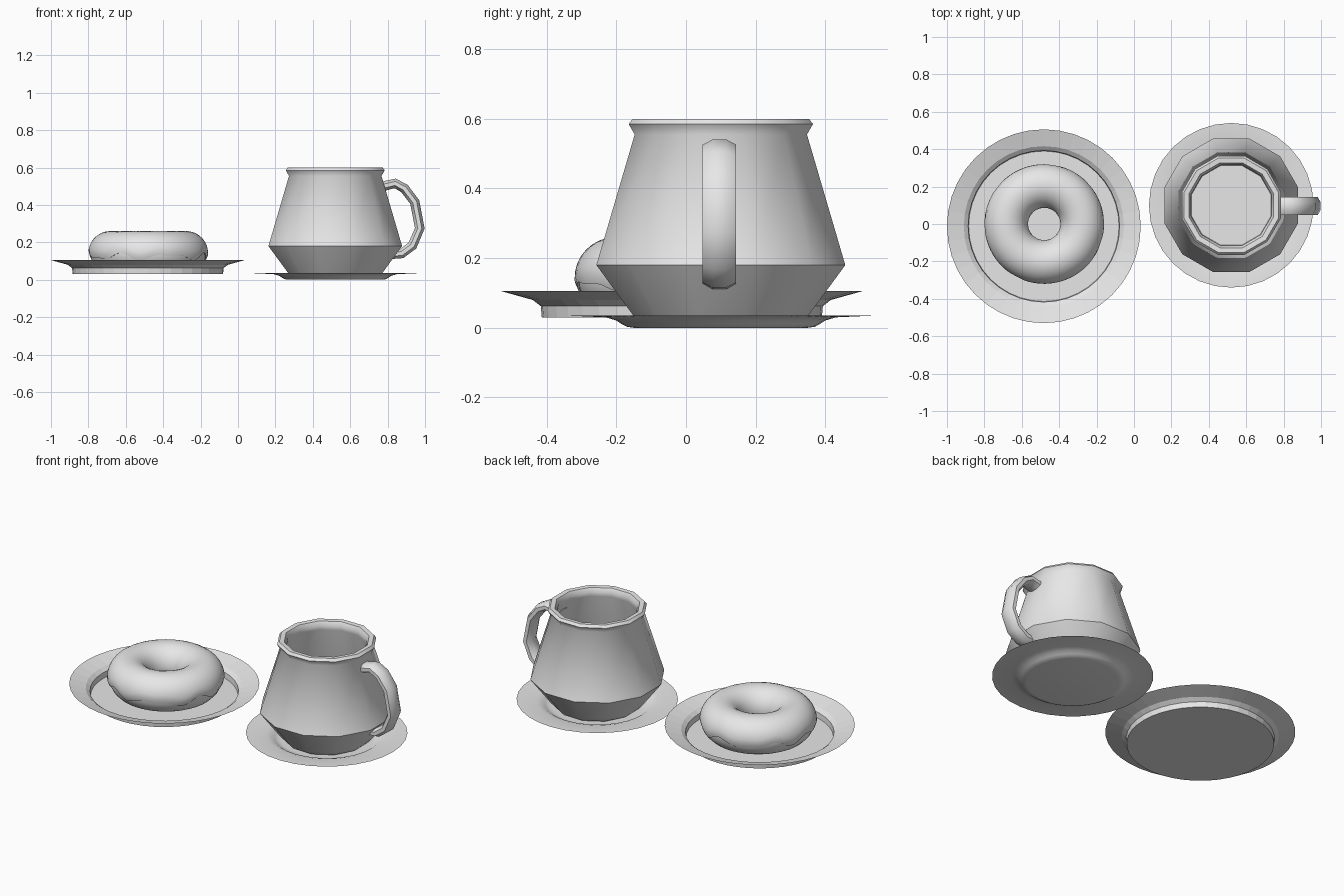
import bpy, bmesh, math
from mathutils import Vector

if "Cube" in bpy.data.objects:
    bpy.data.objects.remove(bpy.data.objects["Cube"])

grey = bpy.data.materials.new("plain grey")
grey.diffuse_color = (0.8, 0.8, 0.8, 1)
grey.use_nodes = True
grey.node_tree.nodes["Principled BSDF"].inputs["Base Color"].default_value = grey.diffuse_color


def finish(name, bm, smooth_angle=None):
    bmesh.ops.remove_doubles(bm, verts=bm.verts, dist=1e-5)
    bmesh.ops.recalc_face_normals(bm, faces=bm.faces)
    me = bpy.data.meshes.new(name)
    bm.to_mesh(me)
    bm.free()
    me.materials.append(grey)
    ob = bpy.data.objects.new(name, me)
    bpy.context.collection.objects.link(ob)
    if smooth_angle:
        bpy.ops.object.select_all(action='DESELECT')
        ob.select_set(True)
        bpy.context.view_layer.objects.active = ob
        bpy.ops.object.shade_smooth_by_angle(angle=math.radians(smooth_angle))
    return ob


def skin(rings, loop_u=True, loop_v=False):
    """Join rows of points with quads."""
    bm = bmesh.new()
    rows = [[bm.verts.new(p) for p in ring] for ring in rings]
    n, m = len(rows), len(rows[0])
    for i in range(n if loop_v else n - 1):
        for j in range(m if loop_u else m - 1):
            a, b = rows[i], rows[(i + 1) % n]
            k = (j + 1) % m
            bm.faces.new((a[j], a[k], b[k], b[j]))
    return bm


def lathe(name, profile, centre, sides, turn=0.0, smooth=None):
    """Revolve (radius, z) points; a zero radius end becomes one n-gon cap."""
    angles = [2 * math.pi * j / sides + turn for j in range(sides)]
    rings = [[(centre[0] + r * math.cos(a), centre[1] + r * math.sin(a), z)
              for a in angles] for r, z in profile]
    bm = skin(rings)
    bm.verts.ensure_lookup_table()
    bm.faces.new(bm.verts[:sides])
    if name == "cup":
        bm.faces.new(bm.verts[-sides:])
    return finish(name, bm, smooth)


# Plate and saucer: thin open dishes
PLATE = (-0.482, -0.012)
CUP = (0.52, 0.10)
lathe("plate", [(0.402, 0.03), (0.405, 0.062), (0.428, 0.08), (0.518, 0.105)],
      PLATE, 40)
lathe("saucer", [(0.25, 0.0), (0.27, 0.003), (0.285, 0.011), (0.30, 0.021),
                 (0.33, 0.030), (0.44, 0.035)], CUP, 32, smooth=50)

# Cup: twelve-sided pot with rolled lip and hollow inside
lathe("cup", [(0.235, 0.008), (0.26, 0.035), (0.37, 0.18), (0.256, 0.555),
              (0.274, 0.585), (0.262, 0.60), (0.235, 0.598), (0.222, 0.575),
              (0.225, 0.55), (0.335, 0.18), (0.22, 0.035)],
      CUP, 12, math.radians(15), 50)

# Handle: flattened tube swept along a bent path
path = [(0.755, 0.490), (0.785, 0.502), (0.84, 0.515), (0.89, 0.488),
        (0.945, 0.415), (0.972, 0.275), (0.932, 0.182), (0.875, 0.140),
        (0.80, 0.135)]
pts = [Vector((x, 0, z)) for x, z in path]
rings = []
for i, p in enumerate(pts):
    t = (pts[min(i + 1, len(pts) - 1)] - pts[max(i - 1, 0)]).normalized()
    side = Vector((t.z, 0, -t.x))
    rings.append([p + side * 0.028 * math.cos(a)
                  + Vector((0, 0.096 + 0.052 * math.sin(a), 0))
                  for a in (2 * math.pi * (j + 0.5) / 8 for j in range(8))])
bm = skin(rings)
bm.verts.ensure_lookup_table()
bm.faces.new(bm.verts[:8])
bm.faces.new(bm.verts[-8:])
finish("handle", bm, 60)

# Doughnut: dough ring with an icing shell that drips around its lower edge
DONUT = (-0.48, 0.0)
MAJOR, MID = 0.203, 0.143


def ring_point(u, v, r):
    d = MAJOR + r * math.cos(v)
    return (DONUT[0] + d * math.cos(u), DONUT[1] + d * math.sin(u),
            MID + r * math.sin(v))


STEPS = 72
us = [2 * math.pi * j / STEPS for j in range(STEPS)]
vs = [2 * math.pi * j / 20 for j in range(20)]
finish("dough", skin([[ring_point(u, v, 0.107) for u in us] for v in vs],
                     loop_v=True), 60)


def outer_edge(u):
    return math.radians(-11 - 7 * math.sin(7 * u + 0.6) - 5 * math.sin(11 * u + 2))


def inner_edge(u):
    return math.radians(205 + 8 * math.sin(5 * u))


rows = [(0, 0.100), (0, 0.112)]
rows += [(k / 18, 0.117) for k in range(1, 18)]
rows += [(1, 0.112), (1, 0.100)]
finish("icing", skin([[ring_point(u, outer_edge(u) + f * (inner_edge(u) - outer_edge(u)), r)
                       for u in us] for f, r in rows]), 60)
